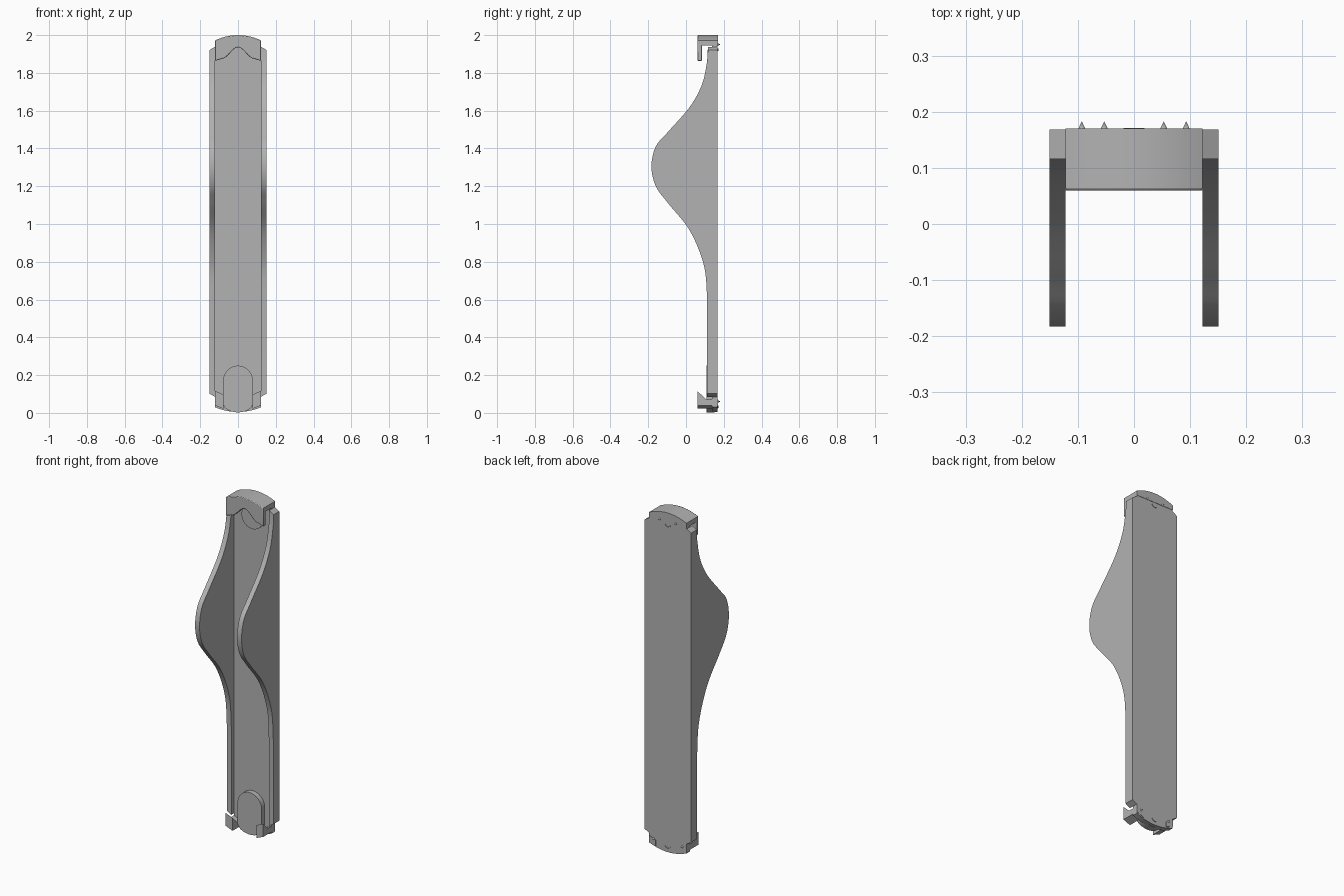
import bpy, bmesh
from math import sin, cos, pi, radians
from mathutils import Vector

if "Cube" in bpy.data.objects:
    bpy.data.objects.remove(bpy.data.objects["Cube"])

grey = bpy.data.materials.new("plain grey")
grey.use_nodes = True
grey.diffuse_color = (0.45, 0.45, 0.45, 1)
grey.node_tree.nodes["Principled BSDF"].inputs["Base Color"].default_value = grey.diffuse_color

BACK, WEB, HALF = 0.168, 0.137, 0.122


def finish(name, bm):
    bmesh.ops.recalc_face_normals(bm, faces=bm.faces)
    mesh = bpy.data.meshes.new(name)
    bm.to_mesh(mesh)
    bm.free()
    obj = bpy.data.objects.new(name, mesh)
    bpy.context.collection.objects.link(obj)
    mesh.materials.append(grey)
    bpy.ops.object.select_all(action="DESELECT")
    obj.select_set(True)
    bpy.context.view_layer.objects.active = obj
    bpy.ops.object.shade_smooth_by_angle(angle=radians(30))
    return obj


def prism(name, pts, axis, a, b, warp=None, bevel=0):
    """Extrude a (side, height) outline along x or y, from a to b."""
    bm = bmesh.new()
    place = (lambda p: (a, p[0], p[1])) if axis == "x" else (lambda p: (p[0], a, p[1]))
    face = bm.faces.new([bm.verts.new(place(p)) for p in pts])
    new = bmesh.ops.extrude_face_region(bm, geom=[face])["geom"]
    shift = Vector((b - a, 0, 0) if axis == "x" else (0, b - a, 0))
    bmesh.ops.translate(bm, vec=shift, verts=[g for g in new if isinstance(g, bmesh.types.BMVert)])
    if warp:
        for v in bm.verts:
            v.co.z += warp(v.co)
    obj = finish(name, bm)
    if bevel:
        mod = obj.modifiers.new("soft edge", "BEVEL")
        mod.width, mod.segments = bevel, 2
    return obj


def arc(cx, cz, rx, rz, start, end, n=24):
    angles = [radians(start + (end - start) * i / n) for i in range(n + 1)]
    return [(cx + rx * cos(t), cz + rz * sin(t)) for t in angles]


def crown(base, rise, n=20):
    """Shallow bowed edge running from right to left."""
    xs = [HALF * (1 - 2 * i / n) for i in range(n + 1)]
    return [(x, base + rise * (1 - (x / HALF) ** 2)) for x in xs]


def spline(points, n=10):
    """Smooth path through the points."""
    ps = [Vector(p) for p in points]
    ps = [ps[0]] + ps + [ps[-1]]
    out = []
    for p0, p1, p2, p3 in zip(ps, ps[1:], ps[2:], ps[3:]):
        for i in range(n):
            t = i / n
            out.append(0.5 * (2 * p1 + (p2 - p0) * t + (2 * p0 - 5 * p1 + 4 * p2 - p3) * t * t
                              + (3 * p1 - p0 - 3 * p2 + p3) * t ** 3))
    return [tuple(p) for p in out] + [tuple(points[-1])]


# Back plate with bowed ends
prism("back_plate", crown(1.97, 0.025) + crown(0.03, -0.025)[::-1], "y", WEB, BACK)

# Bulging side flanges with slanted ends
edge = spline([(0.112, 0.6), (0.095, 0.78), (0.02, 0.965), (-0.095, 1.11), (-0.16, 1.2),
               (-0.183, 1.305), (-0.16, 1.41), (-0.095, 1.488), (0.02, 1.62),
               (0.085, 1.74), (0.112, 1.86)])
outline = [(BACK, 0.085), (0.112, 0.085)] + edge + [(0.116, 1.938), (BACK, 1.938)]


def slant(co):
    outer = abs(co.x) > 0.14
    return (0.017 if co.z < 0.1 else -0.017 if co.z > 1.93 else 0) if outer else 0


for side, s in (("left", 1), ("right", -1)):
    prism(side + "_flange", outline, "x", s * HALF, s * 0.151, slant)

# Top cap: bowed roof and a front lip with an arched lower edge
top = crown(1.972, 0.028)
prism("cap_roof", top + [(-HALF, 1.945), (HALF, 1.945)], "y", 0.064, 0.17)
arch = [(-0.085 + 0.17 * i / 20, 1.905 - 0.03 * cos(2 * pi * i / 20)) for i in range(21)]
prism("cap_lip", top + [(-HALF, 1.863)] + arch + [(HALF, 1.863)], "y", 0.06, 0.085, bevel=0.004)

# Round boss near the top and long rounded pad at the bottom
prism("round_boss", arc(0, 1.86, 0.069, 0.069, 0, 352, 44), "y", 0.131, 0.15)
prism("bottom_pad", arc(0, 0.172, 0.078, 0.078, 0, 180) + arc(0, 0.05, 0.078, 0.047, 180, 360),
      "y", 0.108, 0.15)

# Bottom hooks
hook = [(0.06, 0.04), (0.06, 0.116), (0.105, 0.073), (0.17, 0.073), (0.17, 0.04)]
for side, s in (("left", 1), ("right", -1)):
    prism(side + "_hook", hook, "x", s * 0.078, s * HALF,
          lambda co: -0.018 if abs(co.x) < 0.1 else 0)

# Small locating spikes and curved ridges on the back
for end, x, z, r in (("top", 0.053, 1.95, 0.008), ("bottom", 0.093, 0.06, 0.008)):
    for side, s in (("left", 1), ("right", -1)):
        bm = bmesh.new()
        bmesh.ops.create_cone(bm, cap_ends=True, segments=16, radius1=r, radius2=0, depth=0.017)
        for v in bm.verts:
            v.co = Vector((v.co.x + s * x, v.co.z + 0.1745, v.co.y + z))
        finish(end + "_" + side + "_spike", bm)
    ridge = arc(0, z - 0.015, 0.02, 0.02, 200, 340, 12) + arc(0, z - 0.015, 0.016, 0.016, 340, 200, 12)
    prism(end + "_ridge", ridge, "y", 0.166, 0.171)
